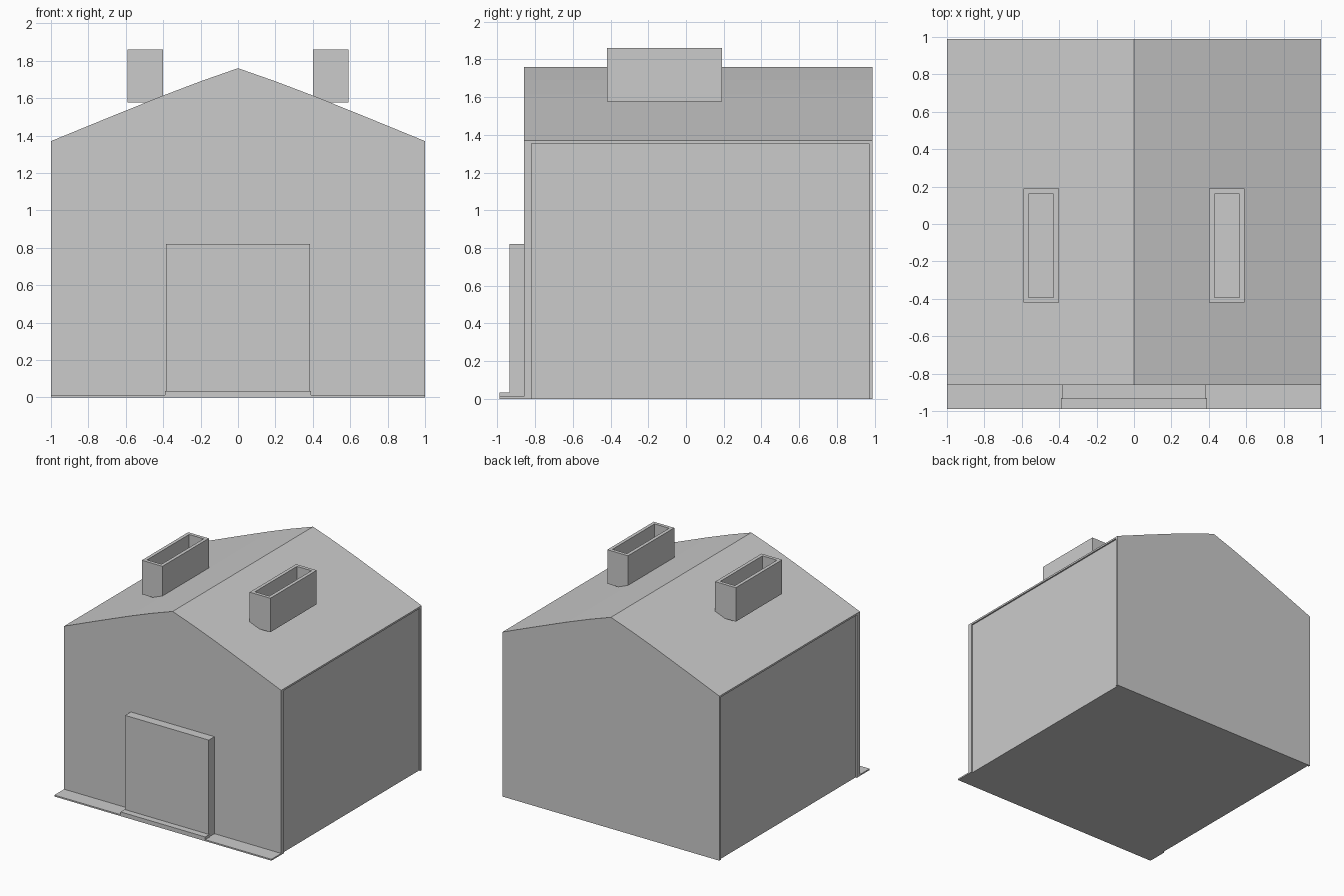
import bpy, bmesh

if "Cube" in bpy.data.objects:
    bpy.data.objects.remove(bpy.data.objects["Cube"])

def make(name, bm):
    bmesh.ops.recalc_face_normals(bm, faces=bm.faces)
    mesh = bpy.data.meshes.new(name)
    bm.to_mesh(mesh)
    bm.free()
    ob = bpy.data.objects.new(name, mesh)
    bpy.context.collection.objects.link(ob)
    return ob

def box(name, x0, x1, y0, y1, z0, z1):
    bm = bmesh.new()
    bmesh.ops.create_cube(bm, size=1)
    for v in bm.verts:
        v.co = ((x0 + x1) / 2 + v.co.x * (x1 - x0),
                (y0 + y1) / 2 + v.co.y * (y1 - y0),
                (z0 + z1) / 2 + v.co.z * (z1 - z0))
    return make(name, bm)

def gable(name, half, y0, y1):
    """Extrude a symmetric profile, given as its right half, along y."""
    pts = half + [(-x, z) for x, z in reversed(half) if x > 0]
    bm = bmesh.new()
    face = bm.faces.new([bm.verts.new((x, y0, z)) for x, z in pts])
    out = bmesh.ops.extrude_face_region(bm, geom=[face])
    verts = [g for g in out["geom"] if isinstance(g, bmesh.types.BMVert)]
    bmesh.ops.translate(bm, verts=verts, vec=(0, y1 - y0, 0))
    return make(name, bm)

# Gently bowed roof line, eave to ridge
roof = [(1, 1.37), (0.7, 1.493), (0.4, 1.614), (0.2, 1.69), (0, 1.76)]

# Gable walls, and the core with slightly recessed side walls under the eaves
gable("front_wall", [(1, 0)] + roof, -0.86, -0.82)
gable("house_core", [(0.988, 0), (0.988, 1.355), (1, 1.355)] + roof, -0.82, 0.97)
gable("back_wall", [(1, 0)] + roof, 0.97, 0.988)

# Door, doorstep and thin front apron
box("door", -0.385, 0.385, -0.935, -0.86, 0, 0.82)
box("doorstep", -0.39, 0.39, -0.988, -0.93, 0, 0.035)
box("front_apron", -1, 1, -0.988, -0.86, 0, 0.012)

# Chimneys: boxes with an inset, sunken opening
for side, cx in (("left", -0.497), ("right", 0.497)):
    ob = box(side + "_chimney", cx - 0.095, cx + 0.095, -0.42, 0.19, 1.577, 1.86)
    bm = bmesh.new()
    bm.from_mesh(ob.data)
    top = max(bm.faces, key=lambda f: f.calc_center_median().z)
    bmesh.ops.inset_region(bm, faces=[top], thickness=0.04)
    out = bmesh.ops.extrude_face_region(bm, geom=[top])
    verts = [g for g in out["geom"] if isinstance(g, bmesh.types.BMVert)]
    bmesh.ops.translate(bm, verts=verts, vec=(0, 0, -0.24))
    if top.is_valid:
        bmesh.ops.delete(bm, geom=[top], context="FACES_ONLY")
    bmesh.ops.recalc_face_normals(bm, faces=bm.faces)
    bm.to_mesh(ob.data)
    bm.free()
